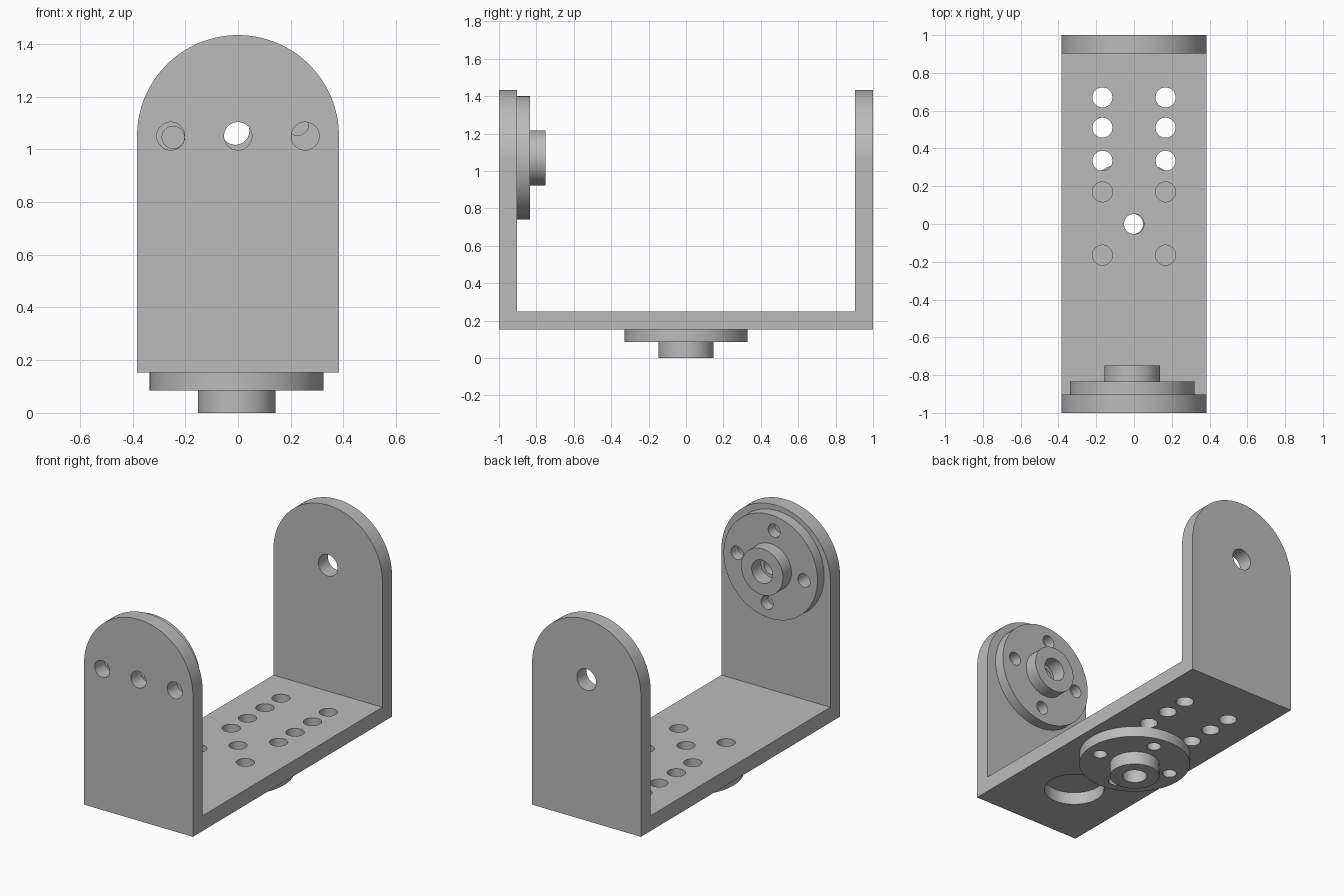
import bpy, bmesh, math
from mathutils import Matrix, Vector

if "Cube" in bpy.data.objects:
    bpy.data.objects.remove(bpy.data.objects["Cube"], do_unlink=True)

grey = bpy.data.materials.new("plain grey")
grey.use_nodes = True
grey.diffuse_color = (0.5, 0.5, 0.5, 1)
grey.node_tree.nodes["Principled BSDF"].inputs["Base Color"].default_value = (0.5, 0.5, 0.5, 1)

HALF_W, BASE_Z, THICK, AXIS_Z = 0.383, 0.153, 0.097, 1.05
HOLE_R = 0.053


def finish(name, bm):
    bmesh.ops.recalc_face_normals(bm, faces=bm.faces[:])
    mesh = bpy.data.meshes.new(name)
    bm.to_mesh(mesh)
    bm.free()
    mesh.materials.append(grey)
    obj = bpy.data.objects.new(name, mesh)
    bpy.context.collection.objects.link(obj)
    return obj


def prism(name, points, offset):
    """Extrude a closed outline along an offset."""
    bm = bmesh.new()
    face = bm.faces.new([bm.verts.new(p) for p in points])
    ext = bmesh.ops.extrude_face_region(bm, geom=[face])
    verts = [v for v in ext["geom"] if isinstance(v, bmesh.types.BMVert)]
    bmesh.ops.translate(bm, verts=verts, vec=Vector(offset))
    return finish(name, bm)


def cutter(holes):
    """One mesh of cylinders: (centre, radius, depth, axis)."""
    bm = bmesh.new()
    for centre, radius, depth, axis in holes:
        turn = Matrix.Rotation(math.pi / 2, 4, "X") if axis == "Y" else Matrix()
        bmesh.ops.create_cone(bm, cap_ends=True, segments=48, radius1=radius,
                              radius2=radius, depth=depth,
                              matrix=Matrix.Translation(centre) @ turn)
    return finish("cutter", bm)


def boolean(obj, tool, operation):
    """Apply a boolean and discard its tool."""
    tool.hide_render = True
    mod = obj.modifiers.new("cut", "BOOLEAN")
    mod.operation, mod.solver, mod.object = operation, "EXACT", tool
    bpy.context.view_layer.objects.active = obj
    bpy.ops.object.modifier_apply(modifier=mod.name)
    bpy.data.objects.remove(tool, do_unlink=True)


def smooth(obj):
    bpy.ops.object.select_all(action="DESELECT")
    obj.select_set(True)
    bpy.context.view_layer.objects.active = obj
    bpy.ops.object.shade_smooth_by_angle(angle=math.radians(30))


def flange(name, location, turn, spin):
    """Stepped disc with a bored hub pointing down its local axis."""
    profile = [(HOLE_R, 0), (0.33, 0), (0.33, -0.068), (0.147, -0.068),
               (0.147, -0.153), (0.073, -0.153), (0.073, -0.06), (HOLE_R, -0.06)]
    bm = bmesh.new()
    verts = [bm.verts.new((r, 0, z)) for r, z in profile]
    edges = [bm.edges.new((v, verts[i - 1])) for i, v in enumerate(verts)]
    bmesh.ops.spin(bm, geom=verts + edges, axis=(0, 0, 1), cent=(0, 0, 0),
                   steps=96, angle=2 * math.pi, use_merge=True)
    bmesh.ops.remove_doubles(bm, verts=bm.verts[:], dist=0.0001)
    obj = finish(name, bm)
    angles = [math.radians(spin + 90 * i) for i in range(4)]
    boolean(obj, cutter([((0.237 * math.cos(a), 0.237 * math.sin(a), 0), 0.042, 0.5, "Z")
                         for a in angles]), "DIFFERENCE")
    obj.data.transform(Matrix.Translation(location) @ turn)
    smooth(obj)


# U-shaped bracket: channel section trimmed to a round-topped outline
inner, floor = 1 - THICK, BASE_Z + THICK
section = [(-1, BASE_Z), (1, BASE_Z), (1, 1.6), (inner, 1.6),
           (inner, floor), (-inner, floor), (-inner, 1.6), (-1, 1.6)]
bracket = prism("bracket", [(-HALF_W, y, z) for y, z in section], (2 * HALF_W, 0, 0))
arc = [math.pi * i / 64 for i in range(65)]
outline = [(-HALF_W, -1.2, 0), (HALF_W, -1.2, 0)]
outline += [(HALF_W * math.cos(a), -1.2, AXIS_Z + HALF_W * math.sin(a)) for a in arc]
side = 0.05  # widen the straight sides so only the arch trims the channel
outline[:2] = [(-HALF_W - side, -1.2, 0), (HALF_W + side, -1.2, 0),
               (HALF_W + side, -1.2, AXIS_Z)]
outline.append((-HALF_W - side, -1.2, AXIS_Z))
boolean(bracket, prism("arch", outline, (0, 2.4, 0)), "INTERSECT")

# Holes in the uprights and base, and the blind pocket underneath
holes = [((x, -0.95, AXIS_Z), HOLE_R, 0.3, "Y") for x in (-0.255, 0, 0.255)]
holes.append(((0, 0.95, AXIS_Z), 0.068, 0.3, "Y"))
holes += [((x, y, 0.2), HOLE_R, 0.3, "Z")
          for x in (-0.167, 0.167) for y in (-0.165, 0.17, 0.335, 0.51, 0.67)]
holes.append(((0, 0, 0.2), HOLE_R, 0.3, "Z"))
holes.append(((0, -0.555, BASE_Z), 0.178, 0.16, "Z"))
boolean(bracket, cutter(holes), "DIFFERENCE")
smooth(bracket)

# Mounting flanges under the base and inside the front upright
flange("base_flange", (-0.005, 0, BASE_Z), Matrix(), -11)
flange("front_flange", (-0.01, -inner, 1.07), Matrix.Rotation(math.pi / 2, 4, "X"), 6)
